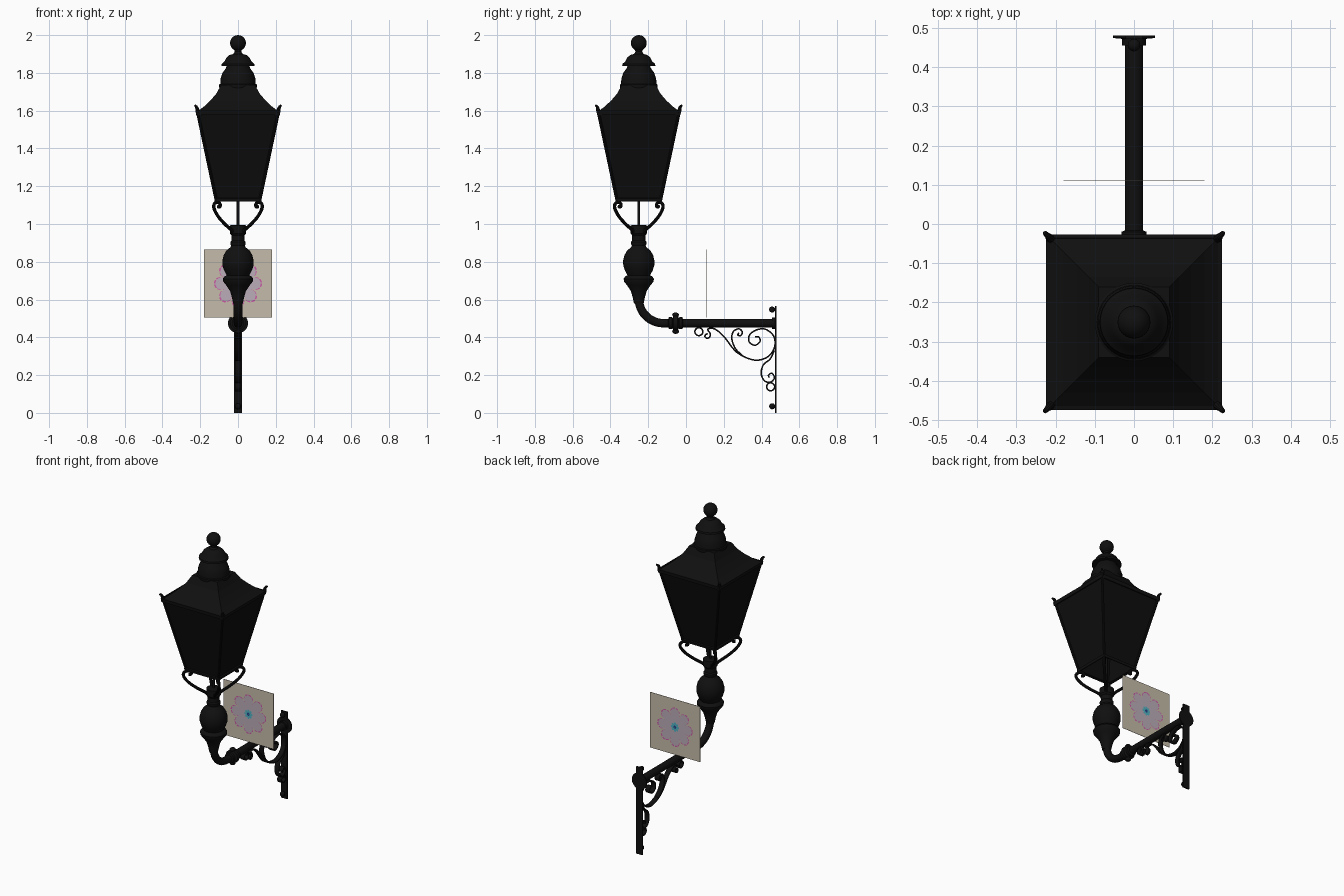
import bpy, bmesh, math
from mathutils import Vector, Matrix

if "Cube" in bpy.data.objects:
    bpy.data.objects.remove(bpy.data.objects["Cube"])

LAMP_Y = -0.25   # lantern axis
ARM_Z = 0.475    # height of the arm


def material(name, rgb):
    m = bpy.data.materials.new(name)
    m.use_nodes = True
    m.diffuse_color = (*rgb, 1)
    bsdf = m.node_tree.nodes["Principled BSDF"]
    bsdf.inputs["Base Color"].default_value = (*rgb, 1)
    bsdf.inputs["Roughness"].default_value = 0.7
    return m


IRON = material("black iron", (0.005, 0.005, 0.005))
GLASS = material("dark glass", (0.004, 0.004, 0.004))
BEIGE = material("beige", (0.56, 0.5, 0.4))
MAUVE = material("pale mauve", (0.5, 0.42, 0.48))
PINK = material("magenta", (0.6, 0.1, 0.38))
CYAN = material("cyan", (0.08, 0.45, 0.55))
BLUE = material("deep blue", (0.02, 0.06, 0.25))


def shade(ob, angle=35):
    bpy.ops.object.select_all(action="DESELECT")
    bpy.context.view_layer.objects.active = ob
    ob.select_set(True)
    bpy.ops.object.shade_smooth_by_angle(angle=math.radians(angle))


def from_bmesh(name, bm, mat, smooth=True):
    bmesh.ops.recalc_face_normals(bm, faces=bm.faces)
    me = bpy.data.meshes.new(name)
    bm.to_mesh(me)
    bm.free()
    me.materials.append(mat)
    ob = bpy.data.objects.new(name, me)
    bpy.context.collection.objects.link(ob)
    if smooth:
        shade(ob)
    return ob


def loft(name, profile, centre, mat=IRON, sides=32, along_y=False, caps=True):
    """Stack of regular sections; four sides gives squares measured by half width."""
    bm = bmesh.new()
    turn = math.pi / 4 if sides == 4 else 0
    grow = math.sqrt(2) if sides == 4 else 1
    rings = []
    for r, h in profile:
        ring = []
        for i in range(sides):
            a = turn + math.tau * i / sides
            ring.append(bm.verts.new((r * grow * math.cos(a), r * grow * math.sin(a), h)))
        rings.append(ring)
    for lo, hi in zip(rings, rings[1:]):
        for i in range(sides):
            j = (i + 1) % sides
            bm.faces.new((lo[i], lo[j], hi[j], hi[i]))
    if caps:
        bm.faces.new(rings[0])
        bm.faces.new(rings[-1])
    if along_y:
        bm.transform(Matrix.Rotation(-math.pi / 2, 4, "X"))
    bm.transform(Matrix.Translation(centre))
    return from_bmesh(name, bm, mat, sides > 4)


def ball(name, r, centre, scale=(1, 1, 1)):
    bm = bmesh.new()
    bmesh.ops.create_uvsphere(bm, u_segments=24, v_segments=14, radius=r)
    bm.transform(Matrix.Translation(centre) @ Matrix.Diagonal((*scale, 1)))
    return from_bmesh(name, bm, IRON)


def box(name, size, centre, mat=IRON):
    bm = bmesh.new()
    bmesh.ops.create_cube(bm, size=1)
    bm.transform(Matrix.Translation(centre) @ Matrix.Diagonal((*size, 1)))
    return from_bmesh(name, bm, mat, False)


def spline(points, steps=6):
    """Smooth path through the given points."""
    p = [Vector(q) for q in points]
    p = [2 * p[0] - p[1]] + p + [2 * p[-1] - p[-2]]
    out = []
    for a, b, c, d in zip(p, p[1:], p[2:], p[3:]):
        for s in range(steps):
            t = s / steps
            out.append(b + (c - a) * t / 2 + (2 * a - 5 * b + 4 * c - d) * t * t / 2
                       + (3 * b - a - 3 * c + d) * t ** 3 / 2)
    return out + [p[-2]]


def tube(name, path, r, resolution=3, taper=0):
    cu = bpy.data.curves.new(name, "CURVE")
    cu.dimensions = "3D"
    cu.bevel_depth, cu.bevel_resolution, cu.use_fill_caps = r, resolution, True
    sp = cu.splines.new("POLY")
    sp.points.add(len(path) - 1)
    for i, (pt, co) in enumerate(zip(sp.points, path)):
        pt.co = (*co, 1)
        pt.radius = 1 - taper * i / (len(path) - 1)
    cu.materials.append(IRON)
    ob = bpy.data.objects.new(name, cu)
    bpy.context.collection.objects.link(ob)
    bpy.ops.object.select_all(action="DESELECT")
    bpy.context.view_layer.objects.active = ob
    ob.select_set(True)
    bpy.ops.object.convert(target="MESH")
    shade(bpy.context.object)


def ribbon(name, path, width=0.03):
    """Flat iron strip bent in the side plane."""
    bm = bmesh.new()
    rows = [[bm.verts.new((s * width / 2, y, z)) for s in (-1, 1)] for y, z in path]
    for a, b in zip(rows, rows[1:]):
        bm.faces.new((a[0], a[1], b[1], b[0]))
    ob = from_bmesh(name, bm, IRON)
    mod = ob.modifiers.new("thickness", "SOLIDIFY")
    mod.thickness, mod.offset = 0.008, 0


axis = (0, LAMP_Y, 0)

# Lantern body, open at the bottom
panes = loft("lantern_panes", [(0.112, 1.125), (0.21, 1.585)], axis, GLASS, 4, caps=False)
thick = panes.modifiers.new("thickness", "SOLIDIFY")
thick.thickness, thick.offset = 0.006, 0
for name, r, z, h in (("bottom_rim", 0.117, 1.12, 0.016), ("top_rim", 0.216, 1.578, 0.022)):
    rim = loft(name, [(r, z), (r + 0.003, z + h)], axis, IRON, 4, caps=False)
    mod = rim.modifiers.new("thickness", "SOLIDIFY")
    mod.thickness, mod.offset = 0.014, 0

# Roof, vent domes and finial
loft("roof", [(0.214, 1.585), (0.214, 1.597), (0.18, 1.622), (0.145, 1.655), (0.115, 1.69),
              (0.09, 1.735)], axis, IRON, 4)
loft("vent_dome", [(0.09, 1.70), (0.1, 1.724), (0.1, 1.738), (0.094, 1.742), (0.092, 1.77),
                   (0.082, 1.8), (0.064, 1.825), (0.06, 1.836), (0.088, 1.836), (0.086, 1.848),
                   (0.072, 1.86), (0.062, 1.88), (0.045, 1.895), (0.025, 1.9), (0.018, 1.912),
                   (0.02, 1.925), (0.014, 1.935)], axis)
ball("finial_ball", 0.042, (0, LAMP_Y, 1.958))

# Corner bars, roof horns and scrolled legs on all four corners
LEG = [(0.02, 0.94), (0.032, 0.965), (0.07, 1.0), (0.105, 1.04), (0.126, 1.08), (0.126, 1.105),
       (0.11, 1.116), (0.095, 1.106), (0.096, 1.092), (0.106, 1.092)]
HORN = [(0.205, 1.575), (0.214, 1.598), (0.219, 1.618), (0.228, 1.628)]
BAR = [(0.115, 1.122), (0.213, 1.585)]
for sx in (-1, 1):
    for sy in (-1, 1):
        def corner(pts):
            return [(sx * r, LAMP_Y + sy * r, z) for r, z in pts]
        tag = ("left" if sx > 0 else "right") + ("_back" if sy > 0 else "_front")
        tube("corner_bar_" + tag, corner(BAR), 0.008)
        tube("roof_horn_" + tag, spline(corner(HORN)), 0.014, taper=0.6)
        tube("lantern_leg_" + tag, spline(corner(LEG)), 0.009)

# Supply rod and burner
loft("supply_rod", [(0.007, 0.98), (0.007, 1.2), (0.02, 1.21), (0.02, 1.25)], axis, sides=16)

# Turned post
loft("post", [(0.026, 0.58), (0.032, 0.61), (0.042, 0.645), (0.062, 0.675), (0.078, 0.695),
              (0.08, 0.71), (0.072, 0.722), (0.06, 0.728), (0.074, 0.755), (0.082, 0.78),
              (0.083, 0.805), (0.076, 0.835), (0.06, 0.862), (0.042, 0.875), (0.036, 0.885),
              (0.041, 0.895), (0.041, 0.905), (0.035, 0.912), (0.035, 0.94), (0.043, 0.95),
              (0.043, 0.992), (0.03, 0.996)], axis)

# Bent pipe and arm
bend = 0.13
path = [(0, LAMP_Y, 0.62)]
for i in range(13):
    a = math.pi / 2 * i / 12
    path.append((0, LAMP_Y + bend * (1 - math.cos(a)), ARM_Z + bend * (1 - math.sin(a))))
tube("arm_pipe", path + [(0, 0.472, ARM_Z)], 0.023, 5)

# Arm coupling with knobs
loft("arm_coupling", [(0.023, -0.094), (0.032, -0.09), (0.032, -0.075), (0.026, -0.072),
                      (0.042, -0.066), (0.042, -0.044), (0.026, -0.038), (0.032, -0.035),
                      (0.032, -0.02), (0.023, -0.016)], (0, 0, ARM_Z), along_y=True)
for tag, s in (("top", 1), ("bottom", -1)):
    ball("coupling_knob_" + tag, 0.018, (0, -0.055, ARM_Z + s * 0.044), (1, 1, 0.7))

# Wall strip, rosette and bolts
box("wall_strip", (0.044, 0.008, 0.565), (0, 0.476, 0.2825))
loft("wall_rosette", [(0.03, 0.455), (0.03, 0.472), (0.053, 0.474), (0.053, 0.48)],
     (0, 0, ARM_Z), along_y=True)
for tag, z in (("top", 0.547), ("bottom", 0.035)):
    loft("bolt_shank_" + tag, [(0.008, 0.45), (0.008, 0.475)], (0, 0, z), along_y=True, sides=12)
    ball("bolt_head_" + tag, 0.016, (0, 0.456, z))

# Scrollwork bracket
SCROLLS = {
    "main_scroll": [(0.115, 0.42), (0.105, 0.415), (0.1, 0.405), (0.11, 0.395), (0.125, 0.402),
                    (0.128, 0.42), (0.115, 0.443), (0.15, 0.445), (0.2, 0.405), (0.27, 0.32),
                    (0.36, 0.28), (0.43, 0.295), (0.468, 0.345), (0.465, 0.405), (0.42, 0.443),
                    (0.37, 0.438), (0.335, 0.41), (0.335, 0.375), (0.365, 0.358), (0.392, 0.378),
                    (0.385, 0.402), (0.365, 0.402)],
    "inner_scroll": [(0.28, 0.425), (0.275, 0.412), (0.29, 0.41), (0.298, 0.428), (0.28, 0.445),
                     (0.25, 0.43), (0.243, 0.39), (0.262, 0.34), (0.3, 0.302)],
    "lower_scroll": [(0.468, 0.33), (0.445, 0.285), (0.41, 0.255), (0.398, 0.21), (0.415, 0.17),
                     (0.448, 0.163), (0.468, 0.185), (0.455, 0.21), (0.437, 0.2), (0.44, 0.187)],
}
for name, pts in SCROLLS.items():
    ribbon(name, spline(pts))
for name, y, z in (("upper_ring", 0.068, 0.43), ("lower_ring", 0.448, 0.138)):
    ribbon(name, [(y + 0.021 * math.cos(math.tau * i / 24), z + 0.021 * math.sin(math.tau * i / 24))
                  for i in range(25)])

# Sign plate with a painted flower on both sides
SIGN = Vector((0, 0.11, 0.685))
box("sign_plate", (0.36, 0.002, 0.36), SIGN, BEIGE)


def petals(a, size):
    return size * (0.62 + 0.38 * math.sqrt(abs(math.cos(4 * a))))


def painted(name, inner, outer, lift, mat, dashed=False, n=128):
    """Flat ring or disc on both faces, shaped by two radius rules."""
    bm = bmesh.new()
    for side in (-1, 1):
        for i in range(n):
            if dashed and i % 4 == 0:
                continue
            a, b = math.tau * i / n, math.tau * (i + 1) / n
            co = [(r(t) * math.cos(t), side * lift, r(t) * math.sin(t))
                  for r, t in ((inner, a), (outer, a), (outer, b), (inner, b))]
            bm.faces.new([bm.verts.new(SIGN + Vector(c)) for c in co])
    from_bmesh(name, bm, mat, False)


painted("flower_petals", lambda a: 0.001, lambda a: petals(a, 0.122), 0.002, MAUVE)
painted("flower_outline", lambda a: petals(a, 0.12), lambda a: petals(a, 0.128), 0.003, PINK, True)
painted("flower_centre", lambda a: 0.001, lambda a: petals(a, 0.03), 0.003, CYAN)
painted("flower_eye", lambda a: 0.001, lambda a: 0.01, 0.004, BLUE)
